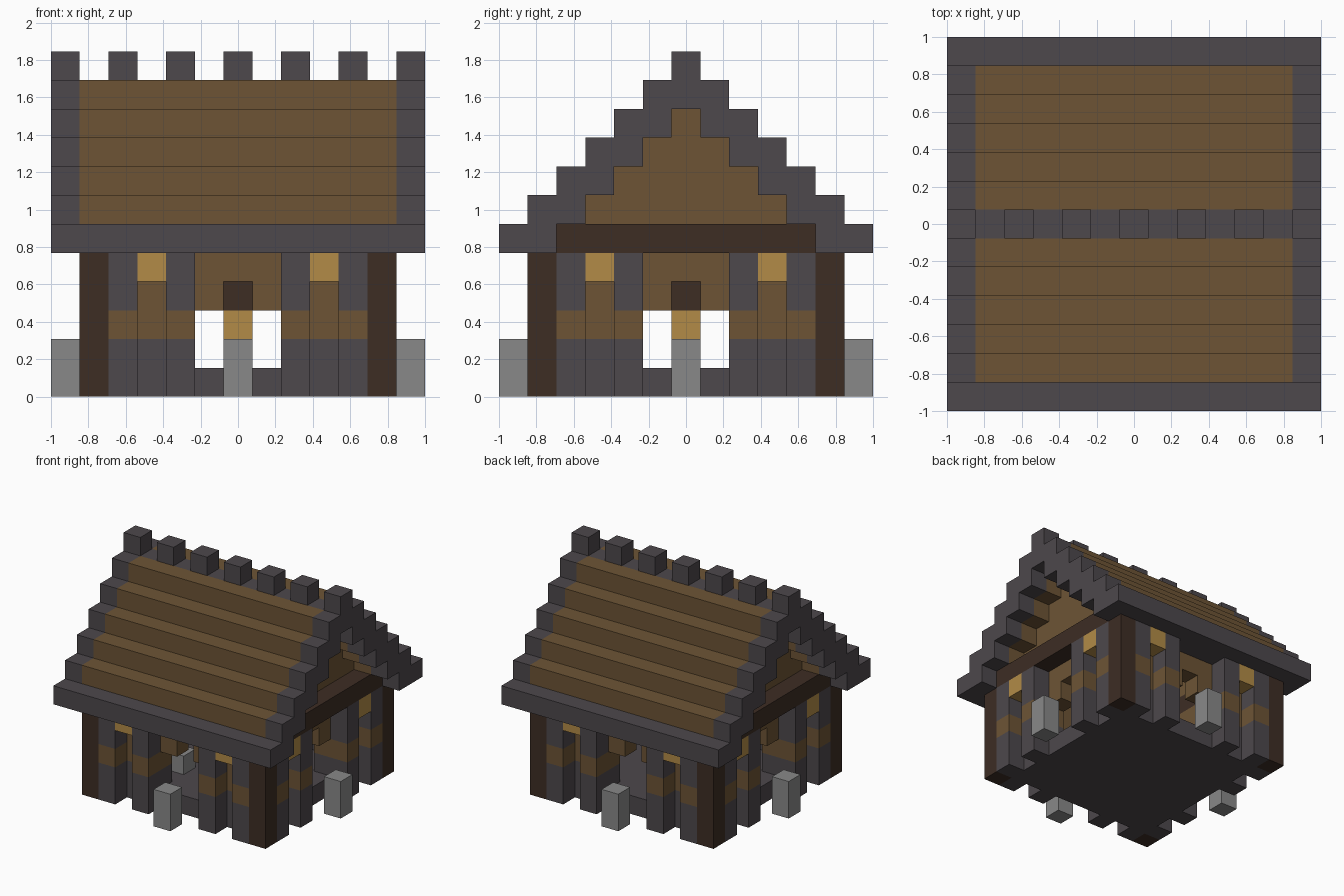
import bpy, bmesh
from mathutils import Matrix, Vector

cube = bpy.data.objects.get("Cube")
if cube:
    bpy.data.objects.remove(cube)

U = 2 / 13  # size of one building block


def material(name, rgb):
    linear = [((c / 255 + 0.055) / 1.055) ** 2.4 for c in rgb] + [1]
    m = bpy.data.materials.new(name)
    m.use_nodes = True
    m.diffuse_color = linear
    m.node_tree.nodes["Principled BSDF"].inputs["Base Color"].default_value = linear
    return m


STONE = material("dark stone", (77, 72, 76))
WOOD = material("brown wood", (109, 84, 53))
LOG = material("dark log", (61, 45, 36))
LAMP = material("amber lamp", (178, 139, 71))
GREY = material("light grey stone", (137, 137, 137))


def box(xs, ys, zs):
    """Inclusive block ranges; a single number means one block."""
    ranges = [(r, r) if isinstance(r, int) else r for r in (xs, ys, zs)]
    lo = Vector([r[0] - 0.5 for r in ranges])
    hi = Vector([r[1] + 0.5 for r in ranges])
    lift = Vector((0, 0, 0.5))
    return (lo + lift) * U, (hi + lift) * U


def part(name, mat, boxes, turns=1):
    """Join boxes in one object, repeated by quarter or half turns."""
    bm = bmesh.new()
    for k in range(turns):
        turn = Matrix.Rotation(k * 6.283185307 / turns, 4, 'Z')
        for lo, hi in boxes:
            size = Matrix.Diagonal((*(hi - lo), 1))
            place = turn @ Matrix.Translation((lo + hi) / 2) @ size
            bmesh.ops.create_cube(bm, size=1, matrix=place)
    mesh = bpy.data.meshes.new(name)
    bm.to_mesh(mesh)
    bm.free()
    mesh.materials.append(mat)
    obj = bpy.data.objects.new(name, mesh)
    bpy.context.collection.objects.link(obj)


# Floor and corner posts
part("floor", STONE, [box((-4, 4), (-4, 4), 0)])
part("corner_posts", LOG, [box(5, -5, (0, 4))], 4)

# The four equal walls, set back behind their pillars
part("wall_base", STONE, [box((-4, -2), -4, 1), box((2, 3), -4, 1)], 4)
part("wall_panels", WOOD, [box((-4, -2), -4, (2, 4)), box((2, 3), -4, (2, 4))], 4)
part("door_arches", WOOD,
     [box((-1, 1), -4, 4), box(-1, -4, 3), box(1, -4, 3)], 4)

# Pillars with a wooden band
columns = (-4, -2, 2, 4)
part("pillar_feet", STONE, [box(x, -5, (0, 1)) for x in columns], 4)
part("pillar_bands", WOOD, [box(x, -5, 2) for x in columns], 4)
part("pillar_tops", STONE, [box(x, -5, (3, 4)) for x in columns], 4)

# Lamps under the eaves, bollards in front of the doors
part("eave_lamps", LAMP, [box(x, -5, 4) for x in (-3, 3)], 4)
part("bollards", GREY, [box(0, -6, (0, 1))], 4)

# Interior
part("lamp_chain", LOG, [box(0, 0, (3, 9))])
part("hanging_lamp", LAMP, [box(0, 0, 2)])
part("stone_block", GREY, [box(-2, -2, 1)])

# Gables on their beams
part("gable_beams", LOG, [box(5, (-4, 4), 5)], 2)
part("gable_sills", LOG, [box(4, (-4, 4), 5)], 2)
part("gables", WOOD, [box(4, (z - 9, 9 - z), z) for z in range(6, 10)], 2)

# Stepped roof with stone eaves and verges
part("eaves", STONE, [box((-6, 6), (-6, -5), 5)], 2)
part("roof_steps", WOOD,
     [box((-5, 5), (z - 11, z - 10), z) for z in range(6, 10)]
     + [box((-5, 5), -1, 10)], 2)
part("roof_verges", STONE,
     [box(x, (z - 11, z - 10), z) for x in (-6, 6) for z in range(6, 10)]
     + [box(x, -1, 10) for x in (-6, 6)], 2)
part("ridge", STONE, [box((-6, 6), 0, 10)])
part("ridge_blocks", STONE, [box(x, 0, 11) for x in range(-6, 7, 2)])
